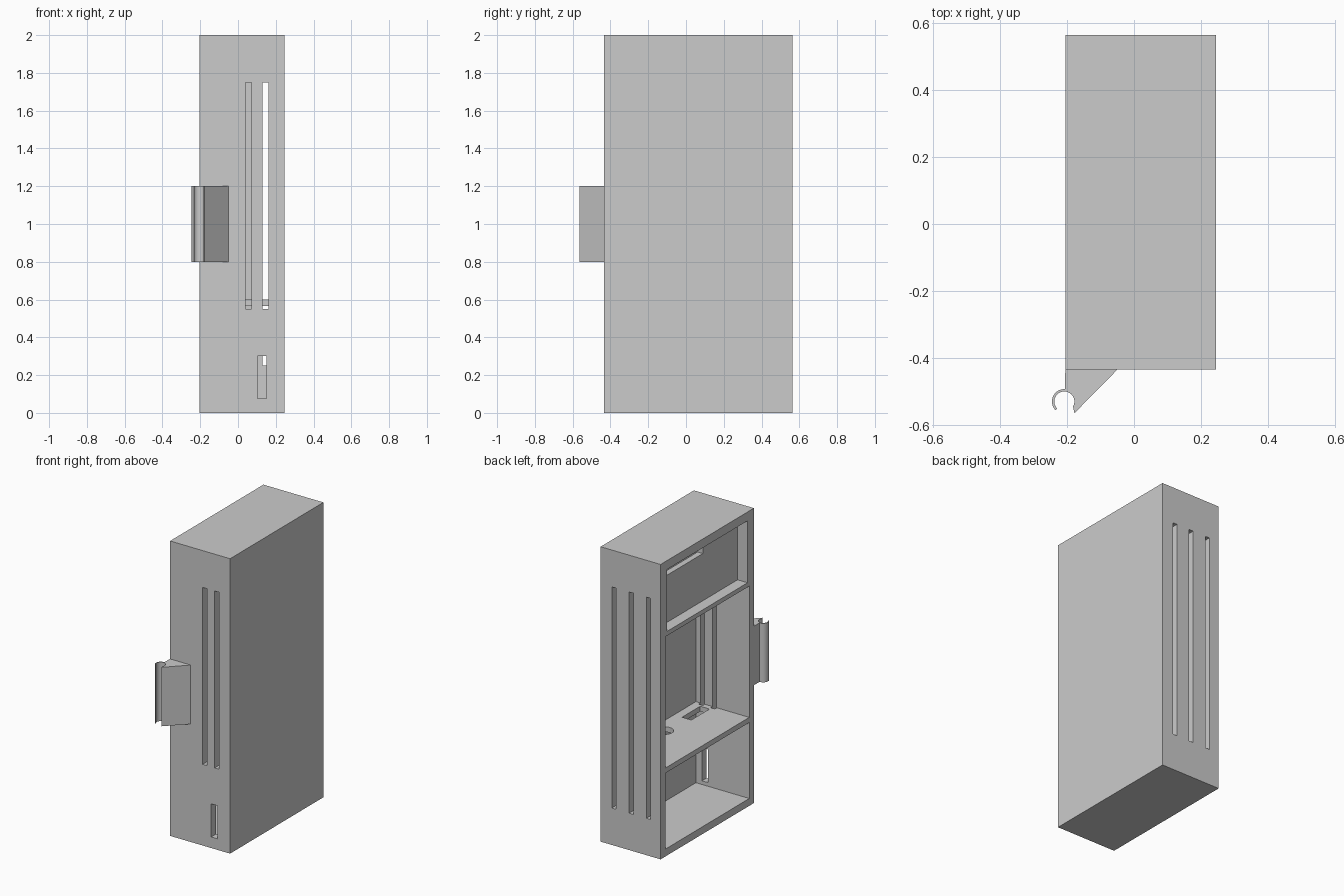
import bpy, bmesh
from math import cos, sin, radians

old = bpy.data.objects.get("Cube")
if old:
    bpy.data.objects.remove(old)

grey = bpy.data.materials.new("light_grey")
grey.use_nodes = True
colour = (0.6, 0.6, 0.6, 1)
grey.diffuse_color = colour
grey.node_tree.nodes["Principled BSDF"].inputs["Base Color"].default_value = colour


def make_object(name, bm):
    bmesh.ops.recalc_face_normals(bm, faces=bm.faces)
    mesh = bpy.data.meshes.new(name)
    bm.to_mesh(mesh)
    bm.free()
    mesh.materials.append(grey)
    obj = bpy.data.objects.new(name, mesh)
    bpy.context.collection.objects.link(obj)
    return obj


def box(name, xs, ys, zs):
    bm = bmesh.new()
    bmesh.ops.create_cube(bm, size=1)
    for v in bm.verts:
        v.co = [r[0] if c < 0 else r[1] for c, r in zip(v.co, (xs, ys, zs))]
    return make_object(name, bm)


def prism(name, outline, z0, z1):
    bm = bmesh.new()
    face = bm.faces.new([bm.verts.new((x, y, z0)) for x, y in outline])
    top = bmesh.ops.extrude_face_region(bm, geom=[face])["geom"]
    bmesh.ops.translate(bm, vec=(0, 0, z1 - z0),
                        verts=[g for g in top if isinstance(g, bmesh.types.BMVert)])
    return make_object(name, bm)


def arc(cx, cy, r, start, end, steps):
    angles = [radians(start + (end - start) * i / steps) for i in range(steps + 1)]
    return [(cx + r * cos(a), cy + r * sin(a)) for a in angles]


# Case: outer shell, open on its right side
LEFT, RIGHT, FRONT, BACK = 0.245, -0.205, -0.435, 0.565
WALL = 0.05
case = box("case", (RIGHT, LEFT), (FRONT, BACK), (0, 2))
inner_y = (FRONT + WALL, BACK - WALL)
inner_x = LEFT - WALL
open_x = RIGHT - 0.1
through_front = (FRONT - 0.1, FRONT + WALL + 0.02)
through_back = (BACK - WALL - 0.02, BACK + 0.1)

cutters = [
    # Compartments, with a hidden space behind the shallow upper tray
    box("lower_bay", (open_x, inner_x), inner_y, (WALL, 0.565)),
    box("middle_bay", (open_x, inner_x), inner_y, (0.6, 1.49)),
    box("rear_bay", (-0.09, inner_x), inner_y, (1.4, 2 - WALL)),
    box("tray", (open_x, -0.13), (-0.367, 0.495), (1.52, 1.94)),
    box("tray_slot", (-0.15, -0.07), (0.005, 0.47), (1.84, 1.91)),
    # Holes through the shelf
    box("shelf_slot", (0.065, 0.135), (-0.345, -0.15), (0.53, 0.63)),
    prism("shelf_hole", arc(0.11, 0.07, 0.055, 0, 345, 23), 0.53, 0.63),
    # Small slot low on the front
    box("port", (0.103, 0.15), through_front, (0.075, 0.3)),
]
for x in (0.055, 0.145):
    cutters.append(box("front_vent", (x - 0.016, x + 0.016), through_front, (0.55, 1.75)))
for x in (-0.115, 0.015, 0.145):
    cutters.append(box("back_vent", (x - 0.016, x + 0.016), through_back, (0.25, 1.75)))

for cutter in cutters:
    mod = case.modifiers.new("cut", "BOOLEAN")
    mod.operation = "DIFFERENCE"
    mod.solver = "EXACT"
    mod.object = cutter

# Bake the cuts and remove the cutters
depsgraph = bpy.context.evaluated_depsgraph_get()
cut_mesh = bpy.data.meshes.new_from_object(case.evaluated_get(depsgraph))
case.modifiers.clear()
case.data = cut_mesh
cut_mesh.materials.clear()
cut_mesh.materials.append(grey)
for poly in cut_mesh.polygons:
    poly.material_index = 0
for cutter in cutters:
    bpy.data.objects.remove(cutter)

# Clip: angled bracket ending in an open ring
cx, cy = -0.208, -0.53
outline = [(-0.05, FRONT), (-0.178, -0.565)]
outline += arc(cx, cy, 0.03, -30, 225, 24)
outline += arc(cx, cy, 0.037, 225, 88, 14)
outline += [(RIGHT, FRONT)]
clip = prism("clip", outline, 0.8, 1.2)
bpy.ops.object.select_all(action="DESELECT")
clip.select_set(True)
bpy.context.view_layer.objects.active = clip
bpy.ops.object.shade_smooth_by_angle(angle=radians(30))
